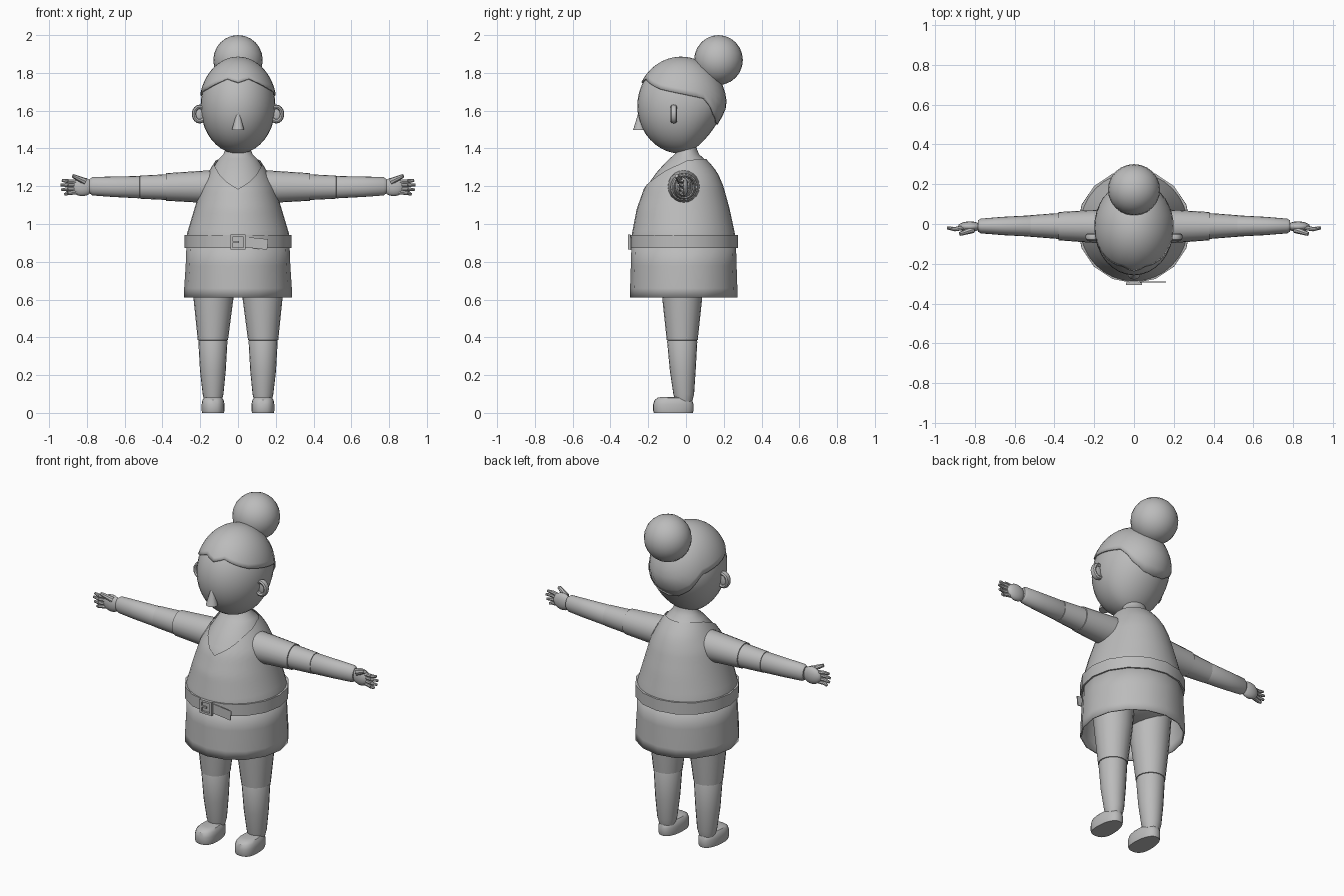
import bpy, bmesh, math
from mathutils import Vector, Matrix

if "Cube" in bpy.data.objects:
    bpy.data.objects.remove(bpy.data.objects["Cube"])

grey = bpy.data.materials.new("plain_grey")
grey.diffuse_color = (0.5, 0.5, 0.5, 1)
grey.use_nodes = True
grey.node_tree.nodes["Principled BSDF"].inputs["Base Color"].default_value = grey.diffuse_color


def interp(table, x):
    """Linear interpolation of the columns after the first one."""
    if x <= table[0][0]:
        return table[0][1:]
    for a, b in zip(table, table[1:]):
        if x <= b[0]:
            f = (x - a[0]) / (b[0] - a[0])
            return tuple(p + (q - p) * f for p, q in zip(a[1:], b[1:]))
    return table[-1][1:]


def finish(name, bm, mirror=False, thickness=0):
    bmesh.ops.remove_doubles(bm, verts=bm.verts, dist=1e-5)
    bmesh.ops.recalc_face_normals(bm, faces=bm.faces)
    me = bpy.data.meshes.new(name)
    bm.to_mesh(me)
    bm.free()
    me.materials.append(grey)
    ob = bpy.data.objects.new(name, me)
    bpy.context.collection.objects.link(ob)
    if thickness:
        mod = ob.modifiers.new("thickness", "SOLIDIFY")
        mod.thickness = thickness
        mod.offset = -1
    if mirror:
        ob.modifiers.new("mirror", "MIRROR")
    return ob


def surface(name, fn, n, m, caps=False, **kw):
    """Rings of n points, m steps along; fn(angle, t) gives each point."""
    bm = bmesh.new()
    rings = [[bm.verts.new(fn(2 * math.pi * i / n, j / m)) for i in range(n)]
             for j in range(m + 1)]
    for a, b in zip(rings, rings[1:]):
        for i in range(n):
            k = (i + 1) % n
            bm.faces.new((a[i], a[k], b[k], b[i]))
    if caps:
        bm.faces.new(rings[0])
        bm.faces.new(rings[-1])
    return finish(name, bm, **kw)


def tube(name, rings, n, axis="z", **kw):
    """Loft of ellipses: (position, centre u, centre v, radius u, radius v)."""
    def fn(a, t):
        p, cu, cv, ru, rv = rings[round(t * (len(rings) - 1))]
        u, v = cu + ru * math.cos(a), cv + rv * math.sin(a)
        return (u, v, p) if axis == "z" else (p, u, v)
    return surface(name, fn, n, len(rings) - 1, **kw)


def ball(name, c, r, seg=24, **kw):
    bm = bmesh.new()
    bmesh.ops.create_uvsphere(bm, u_segments=seg, v_segments=seg // 2, radius=1,
                              matrix=Matrix.Translation(c) @ Matrix.Diagonal((*r, 1)))
    return finish(name, bm, **kw)


def box(name, c, size, tilt=0):
    bm = bmesh.new()
    bmesh.ops.create_cube(bm, size=1, matrix=Matrix.Translation(c)
                          @ Matrix.Rotation(tilt, 4, "Y") @ Matrix.Diagonal((*size, 1)))
    return finish(name, bm)


def rod(name, a, b, r1, r2, seg=8, **kw):
    a, b = Vector(a), Vector(b)
    bm = bmesh.new()
    bmesh.ops.create_cone(bm, cap_ends=True, segments=seg, radius1=r1, radius2=r2,
                          depth=(b - a).length, matrix=Matrix.Translation((a + b) / 2)
                          @ (b - a).to_track_quat("Z", "Y").to_matrix().to_4x4())
    return finish(name, bm, **kw)


# Head: egg that tapers towards the nape; angle 0 is the front
def skull(a, z, grow=0.0):
    rz = 0.253 + grow
    dz = z - 1.625
    k = math.sqrt(max(0, 1 - (dz / rz) ** 2))
    x = (0.198 + grow) * k * math.sin(a)
    y = -(0.233 + grow) * k * math.cos(a)
    if y > 0 and dz < 0:
        y *= 1 + 1.4 * dz
    return (x, y - 0.025, z)


surface("head", lambda a, t: skull(a, 1.625 + 0.253 * math.cos(math.pi * t)), 32, 20)

# Hair cap with a hairline that drops towards the back
hairline = [(0, 1.75), (20, 1.77), (60, 1.715), (90, 1.69), (120, 1.665),
            (140, 1.58), (160, 1.535), (180, 1.525)]


def hair(a, t):
    deg = math.degrees(a)
    low = interp(hairline, min(deg, 360 - deg))[0]
    end = math.acos((low - 1.625) / 0.261)
    return skull(a, 1.625 + 0.261 * math.cos(end * t), 0.008)


surface("hair_cap", hair, 36, 12, thickness=0.008)
ball("hair_bun", (0, 0.172, 1.868), (0.131, 0.129, 0.132))

# Face parts
rod("nose", (0, -0.247, 1.497), (0, -0.245, 1.61), 0.033, 0.001, 12)
surface("ear_rim", lambda a, t: (
    0.203 + (0.03 + 0.012 * math.cos(a)) * math.cos(2 * math.pi * t),
    -0.065 + 0.018 * math.sin(a),
    1.582 + (0.038 + 0.012 * math.cos(a)) * math.sin(2 * math.pi * t)),
    8, 16, mirror=True)
ball("ear_inside", (0.203, -0.062, 1.582), (0.032, 0.01, 0.04), 12, mirror=True)

# Torso profile: height, half width, front y, back y
torso = [(0.90, 0.272, -0.287, 0.262), (0.94, 0.27, -0.285, 0.258),
         (1.08, 0.228, -0.258, 0.228), (1.2, 0.192, -0.215, 0.195),
         (1.27, 0.155, -0.165, 0.165), (1.31, 0.132, -0.13, 0.135),
         (1.35, 0.106, -0.09, 0.098), (1.375, 0.078, -0.06, 0.07),
         (1.42, 0.07, -0.055, 0.06)]


def body(a, z, grow=0.0):
    rx, f, b = interp(torso, z)
    return ((rx + grow) * math.sin(a),
            (f + b) / 2 - ((b - f) / 2 + grow) * math.cos(a), z)


surface("neck_and_chest", lambda a, t: body(a, 0.92 + 0.5 * t, -0.007), 32, 20, caps=True)

# Bodice with a V neckline at the front
neckline = [(0, 1.185), (25, 1.235), (50, 1.29), (90, 1.335), (130, 1.345), (180, 1.345)]


def bodice(a, t):
    deg = math.degrees(a)
    top = interp(neckline, min(deg, 360 - deg))[0]
    return body(a, 0.9 + (top - 0.9) * t, 0.003)


surface("bodice", bodice, 32, 16)

# Skirt, open below
tube("skirt", [(0.61, 0, -0.012, 0.285, 0.285), (0.66, 0, -0.012, 0.285, 0.284),
               (0.78, 0, -0.012, 0.277, 0.28), (0.91, 0, -0.012, 0.272, 0.276)],
     16, thickness=0.008)

# Belt with buckle and loose strap end
tube("belt", [(0.872, 0, -0.012, 0.275, 0.277), (0.872, 0, -0.012, 0.284, 0.286),
              (0.942, 0, -0.012, 0.284, 0.286), (0.942, 0, -0.012, 0.27, 0.272)], 16)
for s in (-1, 1):
    box("buckle_side", (s * 0.034, -0.301, 0.904), (0.012, 0.012, 0.08))
    box("buckle_bar", (0, -0.301, 0.904 + s * 0.034), (0.08, 0.012, 0.012))
box("buckle_prong", (-0.013, -0.303, 0.904), (0.035, 0.008, 0.01))
box("belt_strap_end", (0.095, -0.291, 0.898), (0.125, 0.006, 0.056), math.radians(6))

# Arms with short sleeves
tube("sleeve", [(0.08, -0.012, 1.198, 0.088, 0.09), (0.2, -0.012, 1.197, 0.083, 0.084),
                (0.38, -0.011, 1.196, 0.071, 0.073), (0.38, -0.011, 1.196, 0.06, 0.06)],
     20, "x", mirror=True)
tube("upper_arm", [(0.3, -0.011, 1.196, 0.07, 0.072), (0.42, -0.01, 1.195, 0.062, 0.066),
                   (0.52, -0.01, 1.195, 0.054, 0.061), (0.525, -0.01, 1.195, 0.03, 0.03)],
     20, "x", mirror=True)
tube("forearm", [(0.51, -0.01, 1.195, 0.048, 0.054), (0.525, -0.01, 1.195, 0.053, 0.059),
                 (0.66, -0.01, 1.197, 0.046, 0.054), (0.77, -0.01, 1.2, 0.037, 0.049),
                 (0.785, -0.01, 1.2, 0.028, 0.038)], 20, "x", caps=True, mirror=True)

# Hands
ball("palm", (0.825, -0.013, 1.197), (0.06, 0.026, 0.05), 16, mirror=True)
for base, tip, x in ((1.222, 1.23, 0.932), (1.205, 1.207, 0.94),
                     (1.187, 1.181, 0.935), (1.17, 1.157, 0.918)):
    mid = (0.9, -0.026, (base + tip) / 2)
    rod("finger_base", (0.845, -0.016, base), mid, 0.012, 0.011, mirror=True)
    rod("finger_tip", mid, (x, -0.02, tip), 0.011, 0.007, mirror=True)
rod("thumb", (0.81, -0.028, 1.225), (0.875, -0.05, 1.255), 0.018, 0.01, mirror=True)

# Legs
tube("thigh", [(0.88, 0.13, -0.02, 0.125, 0.125), (0.6, 0.13, -0.02, 0.105, 0.105),
               (0.385, 0.133, -0.02, 0.08, 0.082), (0.38, 0.133, -0.02, 0.05, 0.05)],
     20, mirror=True)
tube("shin", [(0.4, 0.133, -0.02, 0.07, 0.072), (0.378, 0.133, -0.02, 0.077, 0.08),
              (0.22, 0.133, -0.017, 0.068, 0.068), (0.1, 0.132, -0.012, 0.055, 0.055),
              (0.06, 0.132, -0.012, 0.045, 0.045)], 20, caps=True, mirror=True)
ball("hips", (0, -0.015, 0.82), (0.255, 0.2, 0.13))

# Shoes: rounded toe, narrower heel, flat sole
shoe = [(0, 0.96), (0.012, 1), (0.045, 1), (0.068, 0.93), (0.08, 0.78), (0.085, 0.5)]


def shoe_point(a, t):
    z, k = shoe[round(t * 5)]
    c, s = math.cos(a), math.sin(a)
    half = 0.06 - 0.008 * s
    x = half * k * math.copysign(abs(c) ** 0.8, c)
    return (0.132 + x, -0.067 + 0.107 * k * math.copysign(abs(s) ** 0.85, s), z)


surface("shoe", shoe_point, 24, 5, caps=True, mirror=True)

# Smooth shading with sharp edges kept
for ob in bpy.context.collection.objects:
    ob.select_set(True)
    bpy.context.view_layer.objects.active = ob
bpy.ops.object.shade_smooth_by_angle(angle=math.radians(35))
